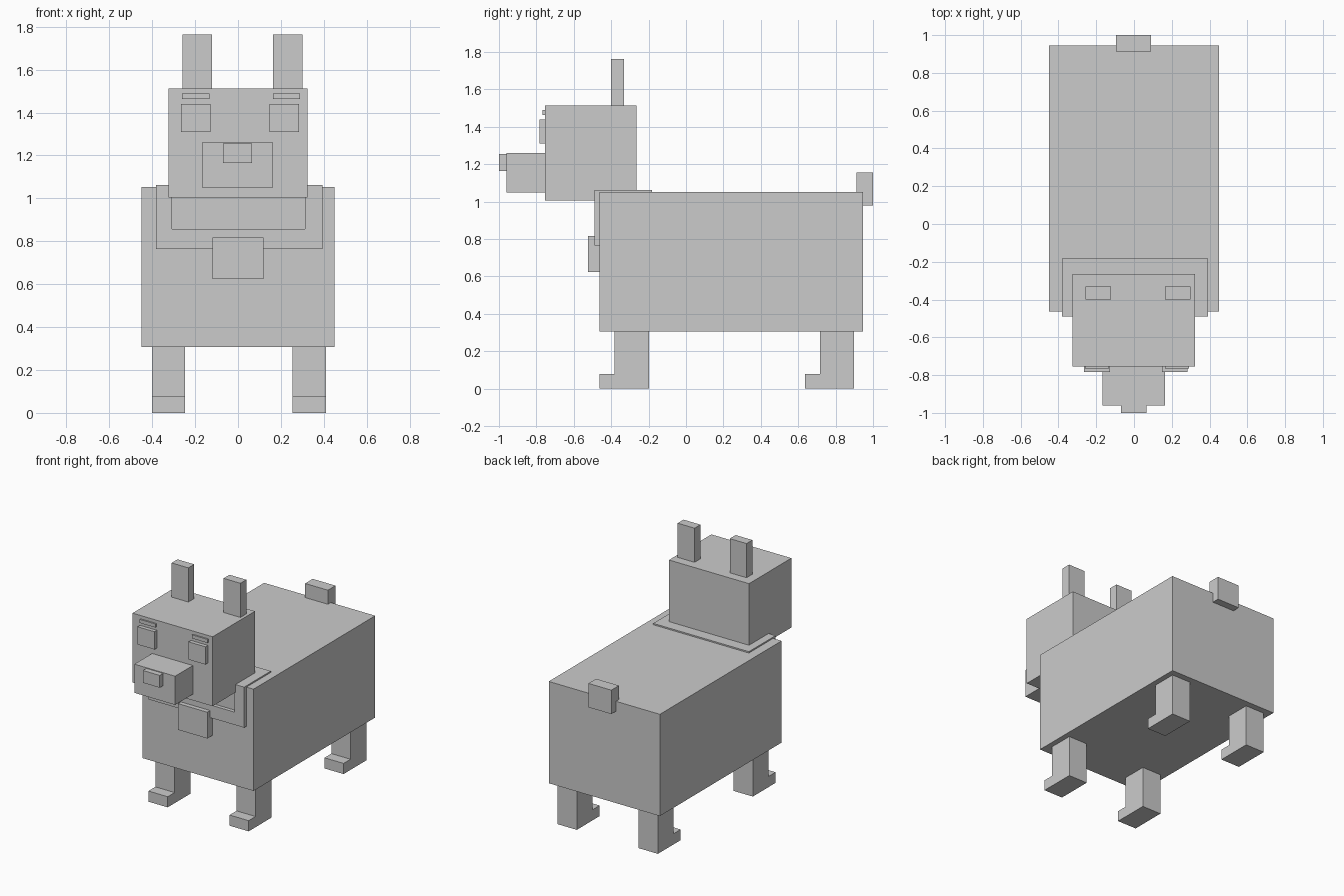
import bpy

if "Cube" in bpy.data.objects:
    bpy.data.objects.remove(bpy.data.objects["Cube"])


def prism(name, profile, axis, lo, hi):
    """Extrude a 2D profile along x (profile = y,z) or y (profile = x,z)."""
    def place(p, t):
        return (t, p[0], p[1]) if axis == "x" else (p[0], t, p[1])
    n = len(profile)
    verts = [place(p, lo) for p in profile] + [place(p, hi) for p in profile]
    faces = [tuple(range(n))[::-1], tuple(range(n, 2 * n))]
    faces += [(i, (i + 1) % n, n + (i + 1) % n, n + i) for i in range(n)]
    if axis == "y":
        faces = [f[::-1] for f in faces]
    mesh = bpy.data.meshes.new(name)
    mesh.from_pydata(verts, [], faces)
    mesh.update()
    obj = bpy.data.objects.new(name, mesh)
    bpy.context.collection.objects.link(obj)
    return obj


def box(name, x, y, z):
    return prism(name, [(y[0], z[0]), (y[1], z[0]), (y[1], z[1]), (y[0], z[1])],
                 "x", x[0], x[1])


# Body and tail
box("body", (-0.45, 0.45), (-0.463, 0.945), (0.307, 1.052))
box("tail", (-0.095, 0.09), (0.912, 1.0), (0.98, 1.155))

# Head, snout and nose
box("head", (-0.325, 0.323), (-0.755, -0.265), (1.005, 1.513))
box("snout", (-0.167, 0.163), (-0.96, -0.755), (1.05, 1.26))
box("nose", (-0.07, 0.066), (-1.0, -0.96), (1.165, 1.255))

# Paired face parts (slightly off-centre, so each side has its own x range)
pairs = {
    "ear": [(-0.258, -0.122), (0.163, 0.3), (-0.4, -0.332), (1.513, 1.763)],
    "eye": [(-0.266, -0.128), (0.148, 0.284), (-0.783, -0.755), (1.31, 1.44)],
    "eyebrow": [(-0.26, -0.133), (0.163, 0.29), (-0.766, -0.755), (1.463, 1.489)],
}
for name, (left, right, y, z) in pairs.items():
    box("left_" + name, left, y, z)
    box("right_" + name, right, y, z)

# Legs with forward paws, one L-shaped profile each
for side, x in (("left", (-0.402, -0.246)), ("right", (0.255, 0.41))):
    for end, y in (("front", -0.382), ("back", 0.716)):
        prism(f"{end}_{side}_leg",
              [(y - 0.08, 0), (y + 0.183, 0), (y + 0.183, 0.307),
               (y, 0.307), (y, 0.078), (y - 0.08, 0.078)], "x", *x)

# Collar: U-shaped front and sides, closed by a strap behind the head
prism("collar_front",
      [(-0.382, 0.765), (0.393, 0.765), (0.393, 1.062), (0.313, 1.062),
       (0.313, 0.858), (-0.307, 0.858), (-0.307, 1.062), (-0.382, 1.062)],
      "y", -0.49, -0.27)
box("collar_back", (-0.382, 0.393), (-0.27, -0.182), (0.765, 1.062))
box("collar_tag", (-0.12, 0.118), (-0.523, -0.463), (0.625, 0.817))
